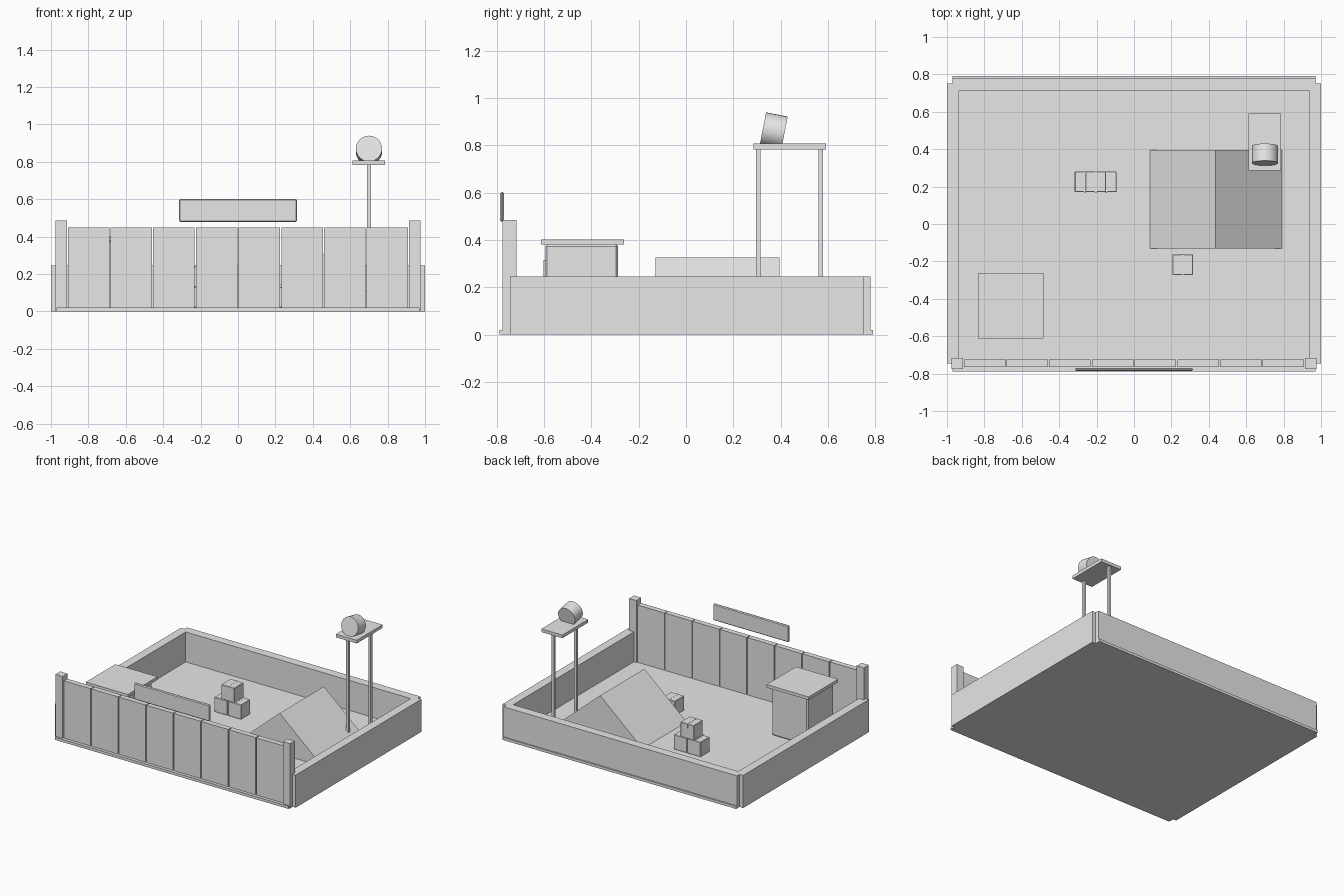
import bpy
import bmesh
import math
from mathutils import Matrix

if "Cube" in bpy.data.objects:
    bpy.data.objects.remove(bpy.data.objects["Cube"])

grey = bpy.data.materials.new("plain_grey")
grey.diffuse_color = (0.8, 0.8, 0.8, 1)
grey.use_nodes = True
grey.node_tree.nodes["Principled BSDF"].inputs["Base Color"].default_value = grey.diffuse_color


def finish(name, bm):
    """Turn a bmesh into a named grey object."""
    bmesh.ops.recalc_face_normals(bm, faces=bm.faces)
    mesh = bpy.data.meshes.new(name)
    bm.to_mesh(mesh)
    bm.free()
    mesh.materials.append(grey)
    obj = bpy.data.objects.new(name, mesh)
    bpy.context.collection.objects.link(obj)
    return obj


def box(name, x, y, z, bevel=0.0):
    """Box from (min, max) ranges, optionally with chamfered edges."""
    bm = bmesh.new()
    bmesh.ops.create_cube(bm, size=1)
    for v in bm.verts:
        v.co = [(lo + hi) / 2 + c * (hi - lo) for c, (lo, hi) in zip(v.co, (x, y, z))]
    if bevel:
        bmesh.ops.bevel(bm, geom=bm.edges[:], offset=bevel, segments=1, affect='EDGES')
    return finish(name, bm)


FLOOR = 0.02

# Ground slab and the low walls on three sides
box("ground", (-0.97, 0.97), (-0.788, 0.79), (0, FLOOR))
box("back_wall", (-0.97, 0.97), (0.715, 0.78), (0, 0.245))
for side, name in ((-1, "left"), (1, "right")):
    box(name + "_wall", sorted((side * 0.935, side)), (-0.745, 0.75), (0, 0.245))
    box(name + "_gate_post", sorted((side * 0.915, side * 0.975)), (-0.775, -0.717), (0, 0.485))

# Front fence: eight panels separated by narrow gaps
step = 1.826 / 8
for i in range(8):
    x0 = -0.913 + i * step
    box(f"fence_panel_{i + 1}", (x0 + 0.003, x0 + step - 0.003), (-0.765, -0.725), (FLOOR, 0.45))

# Sign board above the fence
box("sign_board", (-0.315, 0.315), (-0.787, -0.769), (0.478, 0.602), 0.006)

# Hut with a flat roof and a door
box("hut_body", (-0.81, -0.51), (-0.595, -0.287), (FLOOR, 0.38), 0.008)
box("hut_roof", (-0.835, -0.485), (-0.613, -0.263), (0.38, 0.403))
box("hut_door", (-0.71, -0.61), (-0.603, -0.594), (FLOOR, 0.315))

# Ridge-shaped mound
bm = bmesh.new()
profile = ((0.085, FLOOR), (0.79, FLOOR), (0.437, 0.325))
face = bm.faces.new([bm.verts.new((x, -0.13, z)) for x, z in profile])
ext = bmesh.ops.extrude_face_region(bm, geom=[face])
bmesh.ops.translate(bm, vec=(0, 0.525, 0),
                    verts=[g for g in ext["geom"] if isinstance(g, bmesh.types.BMVert)])
finish("mound", bm)


# Crates with a tape strip over the top
def crate(name, cx, cy, z):
    h = 0.055
    box(name, (cx - h, cx + h), (cy - h, cy + h), (z, z + 2 * h), 0.003)
    box(name + "_tape", (cx - 0.006, cx + 0.006), (cy - h - 0.001, cy + h + 0.001),
        (z + 0.08, z + 2 * h + 0.001))


crate("crate_left", -0.262, 0.225, FLOOR)
crate("crate_right", -0.148, 0.225, FLOOR)
crate("crate_top", -0.205, 0.225, FLOOR + 0.11)
crate("crate_single", 0.26, -0.217, FLOOR)

# Watch tower: two legs and a platform
for name, y in (("front", 0.306), ("back", 0.57)):
    box("tower_leg_" + name, (0.69, 0.71), (y - 0.01, y + 0.01), (FLOOR, 0.785))
box("tower_platform", (0.613, 0.787), (0.285, 0.592), (0.783, 0.807))

# Searchlight drum, tilted slightly upwards
bm = bmesh.new()
bmesh.ops.create_cone(bm, cap_ends=True, segments=32, radius1=0.07, radius2=0.07, depth=0.093,
                      matrix=Matrix.Translation((0.70, 0.371, 0.862))
                      @ Matrix.Rotation(math.radians(90 - 11), 4, 'X'))
lamp = finish("searchlight", bm)
bpy.context.view_layer.objects.active = lamp
lamp.select_set(True)
bpy.ops.object.shade_smooth_by_angle(angle=math.radians(30))
